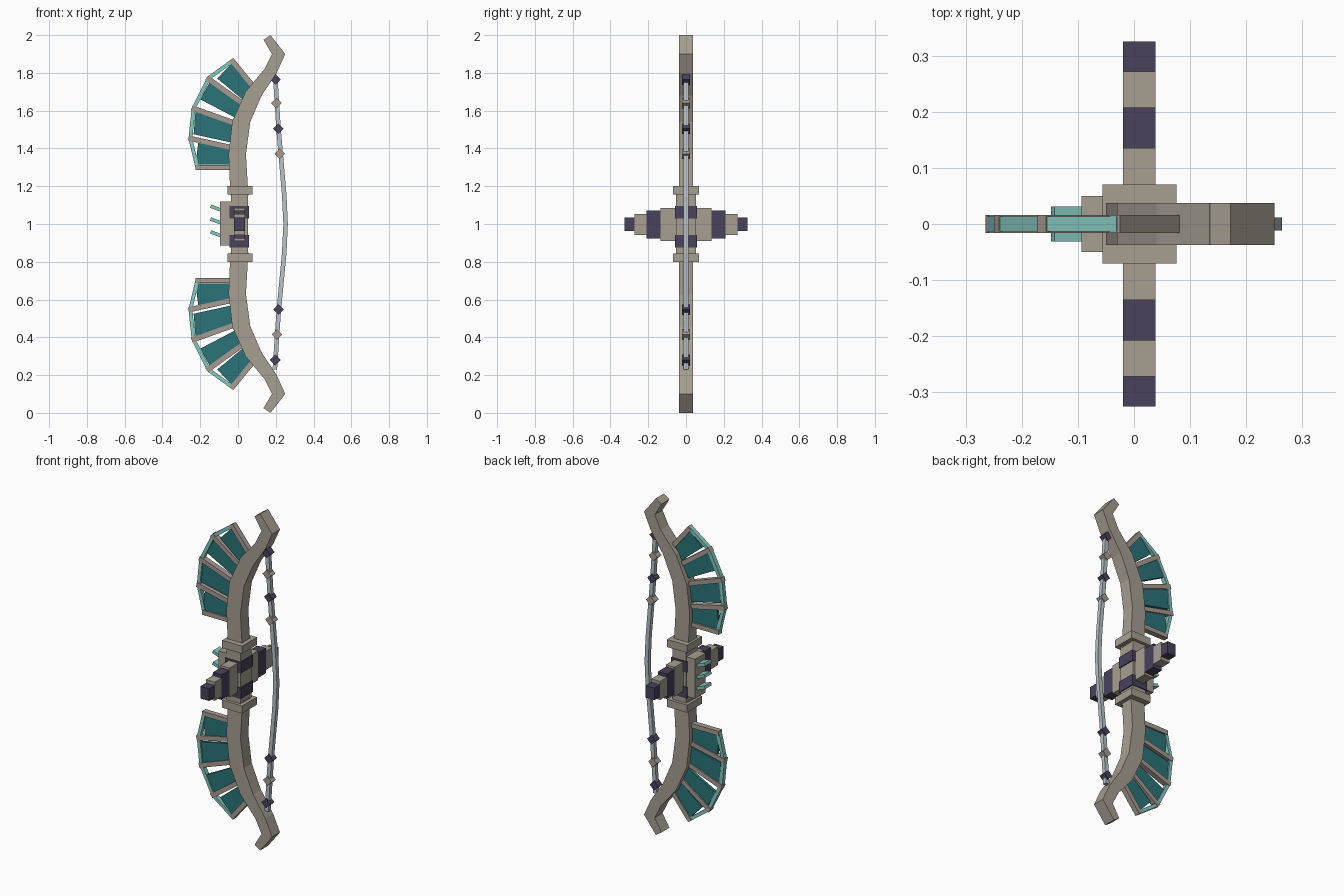
import bpy, bmesh
from mathutils import Vector

cube = bpy.data.objects.get("Cube")
if cube:
    bpy.data.objects.remove(cube, do_unlink=True)


def material(name, *rgb):
    m = bpy.data.materials.new(name)
    m.use_nodes = True
    m.diffuse_color = (*rgb, 1)
    m.node_tree.nodes["Principled BSDF"].inputs["Base Color"].default_value = (*rgb, 1)
    return m


STONE = material("warm stone", .38, .345, .285)
BONE = material("bone", .385, .325, .28)
DARK = material("dark violet", .065, .054, .105)
TEAL = material("deep teal", .024, .175, .19)
PALE = material("pale teal", .24, .58, .52)
CORD = material("pale steel", .47, .54, .58)


def ribbon(name, left, right, half_y, mat, flip=False):
    """Solid strip between two side lines in the xz plane; flip mirrors it about mid height."""
    bm = bmesh.new()
    rings = []
    for a, b in zip(left, right):
        ring = [(a, -half_y), (b, -half_y), (b, half_y), (a, half_y)]
        rings.append([bm.verts.new((p[0], y, 2 - p[1] if flip else p[1])) for p, y in ring])
    for lo, hi in zip(rings, rings[1:]):
        for i in range(4):
            j = (i + 1) % 4
            bm.faces.new((lo[i], lo[j], hi[j], hi[i]))
    bm.faces.new(rings[0])
    bm.faces.new(rings[-1])
    bmesh.ops.recalc_face_normals(bm, faces=bm.faces)
    me = bpy.data.meshes.new(name)
    bm.to_mesh(me)
    bm.free()
    me.materials.append(mat)
    ob = bpy.data.objects.new(name, me)
    bpy.context.collection.objects.link(ob)
    return ob


def bar(name, p, q, width, half_y, mat, flip=False):
    p, q = Vector(p), Vector(q)
    d = (q - p).normalized() * width / 2
    n = Vector((-d.y, d.x))
    return ribbon(name, [p + n, q + n], [p - n, q - n], half_y, mat, flip)


def box(name, x0, x1, y0, y1, z0, z1, mat):
    ob = ribbon(name, [(x0, z0), (x0, z1)], [(x1, z0), (x1, z1)], (y1 - y0) / 2, mat)
    ob.location.y = (y0 + y1) / 2
    return ob


# Limb side lines, from grip to hooked tip
limb_left = [(-.04, 1.15), (-.05, 1.37), (-.03, 1.545), (.04, 1.70),
             (.14, 1.82), (.18, 1.90), (.135, 1.975)]
limb_right = [(.055, 1.15), (.042, 1.37), (.065, 1.54), (.125, 1.68),
              (.205, 1.80), (.25, 1.90), (.172, 2.0)]

# Fan ribs as root and tip, and the webs between them
ribs = [((-.04, 1.30), (-.225, 1.30)), ((-.035, 1.405), (-.262, 1.455)),
        ((-.005, 1.53), (-.245, 1.615)), ((.03, 1.635), (-.165, 1.775)),
        ((.075, 1.735), (-.035, 1.87))]
webs = [[(-.225, 1.315), (-.03, 1.315), (-.03, 1.40), (-.21, 1.435)],
        [(-.235, 1.475), (-.03, 1.43), (-.01, 1.52), (-.225, 1.60)],
        [(-.20, 1.66), (.01, 1.55), (.03, 1.625), (-.15, 1.75)],
        [(-.11, 1.77), (.03, 1.655), (.07, 1.73), (-.035, 1.85)]]

for side, flip in (("upper", False), ("lower", True)):
    ribbon(side + "_limb", limb_left, limb_right, .037, STONE, flip)
    for i, (root, tip) in enumerate(ribs):
        bar(f"{side}_fan_rib_{i}", root, tip, .027, .016, BONE, flip)
    for i, (a, b, c, d) in enumerate(webs):
        ribbon(f"{side}_fan_web_{i}", [a, d], [b, c], .009, TEAL, flip)
    for i in range(4):
        inset = Vector((.01, -.003))
        bar(f"{side}_fan_edge_{i}", Vector(ribs[i][1]) + inset,
            Vector(ribs[i + 1][1]) + inset, .02, .013, PALE, flip)

# Grip with collars and dark bands
box("grip", -.038, .052, -.053, .053, .83, 1.17, STONE)
for name, z in (("upper", 1.155), ("lower", .8)):
    box(name + "_collar", -.056, .076, -.07, .07, z, z + .045, STONE)
for name, z in (("upper", 1.028), ("lower", .876)):
    box(name + "_grip_band", -.045, .058, -.057, .057, z, z + .066, DARK)

# Stepped spikes to the front and back: inner end, outer end, half height, colour
steps = [(.05, .135, .087, STONE), (.135, .208, .074, DARK),
         (.208, .272, .055, STONE), (.272, .325, .036, DARK)]
for i, (a, b, h, mat) in enumerate(steps):
    box(f"front_spike_{i}", -.02, .038, -b, -a, .998 - h, .998 + h, mat)
    box(f"back_spike_{i}", -.02, .038, a, b, .998 - h, .998 + h, mat)

# Plate with three slanted claws
box("claw_plate", -.094, -.035, -.05, .05, .885, 1.12, STONE)
for i in range(3):
    z = .938 + i * .068
    bar(f"claw_{i}", (-.09, z), (-.145, z + .02), .018, .031, PALE)

# String and its diamond beads
path = [(.195, .23), (.215, .53), (.245, .85), (.252, 1.0),
        (.245, 1.15), (.215, 1.5), (.197, 1.78)]
w = Vector((.012, 0))
ribbon("string", [Vector(p) - w for p in path], [Vector(p) + w for p in path], .012, CORD)
beads = [(.198, 1.765, DARK), (.203, 1.64, BONE), (.213, 1.505, DARK), (.221, 1.372, BONE),
         (.214, .547, DARK), (.206, .415, BONE), (.197, .28, DARK)]
for i, (x, z, mat) in enumerate(beads):
    r = .02
    bar(f"bead_{i}", (x - r * .7, z - r * .7), (x + r * .7, z + r * .7), r * 2, r, mat)
